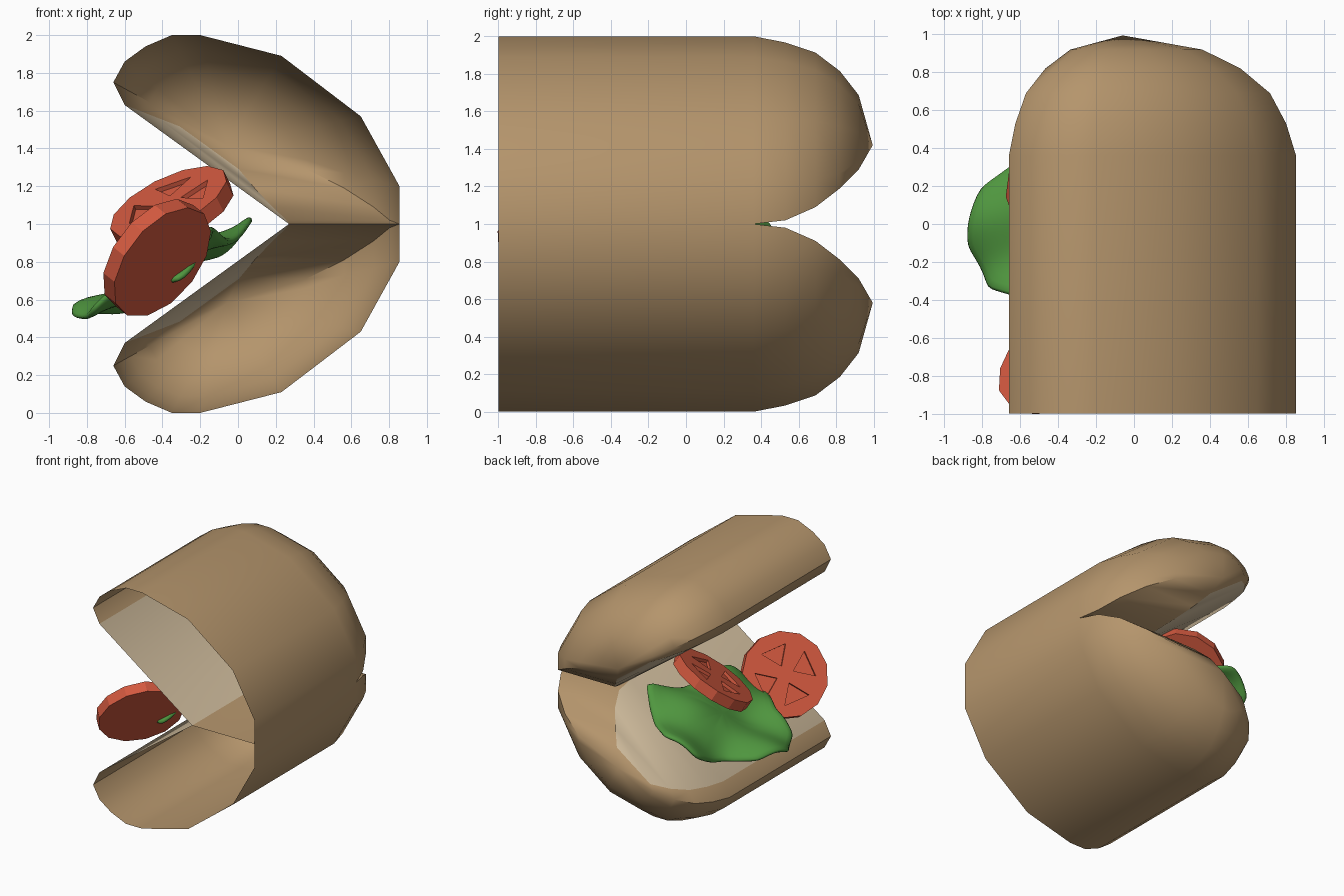
import bpy, bmesh, math
from mathutils import Vector

if "Cube" in bpy.data.objects:
    bpy.data.objects.remove(bpy.data.objects["Cube"])


def material(name, rgb):
    m = bpy.data.materials.new(name)
    m.diffuse_color = (*rgb, 1)
    m.use_nodes = True
    m.node_tree.nodes["Principled BSDF"].inputs["Base Color"].default_value = m.diffuse_color
    return m


CRUST = material("crust", (0.46, 0.30, 0.15))
CRUMB = material("crumb", (0.60, 0.48, 0.32))
RED = material("tomato_red", (0.65, 0.10, 0.05))
GREEN = material("leaf_green", (0.08, 0.31, 0.05))


def add_object(name, bm, mats, smooth=None):
    me = bpy.data.meshes.new(name)
    bm.to_mesh(me)
    bm.free()
    ob = bpy.data.objects.new(name, me)
    bpy.context.collection.objects.link(ob)
    for m in mats:
        me.materials.append(m)
    if smooth:
        bpy.ops.object.select_all(action='DESELECT')
        ob.select_set(True)
        bpy.context.view_layer.objects.active = ob
        bpy.ops.object.shade_smooth_by_angle(angle=math.radians(smooth))
    return ob


# Bun halves: cross-section swept along y, shrinking to a rounded back, front open
OUTER = [(-.6, 1.63), (-.66, 1.75), (-.6, 1.86), (-.49, 1.94), (-.35, 2), (-.2, 2),
         (.23, 1.89), (.65, 1.57), (.855, 1.2), (.855, 1)]
CX, CZ, SLOPE = -.06, 1.42, .724
# y, scale, height of the hinge seam
RINGS = [(-1, 1, 1), (.36, 1, 1), (.53, .943, 1.02), (.69, .85, 1.09),
         (.82, .68, 1.19), (.92, .46, 1.29)]


def bun(name, lower):
    bm = bmesh.new()
    flip = lambda z: 2 - z if lower else z
    rings = []
    for y, s, seam in RINGS:
        pts = [(CX + (x - CX) * s, CZ + (z - CZ) * s) for x, z in OUTER]
        pts[-1] = (pts[-1][0], seam)
        pts[-2] = (pts[-2][0], max(pts[-2][1], seam + .05))
        x0, z0 = pts[0]
        pts.append((x0 + (z0 - seam) / SLOPE, seam))   # hinge end of the cut face
        rings.append([bm.verts.new((x, y, flip(z))) for x, z in pts])
    n = len(rings[0])
    for a, b in zip(rings, rings[1:]):
        for i in range(n):
            j = (i + 1) % n
            f = bm.faces.new((a[i], b[i], b[j], a[j]))
            f.material_index = int(i == n - 1)
    tip = bm.verts.new((CX, .995, flip(CZ)))
    last = rings[-1]
    for i in range(n):
        bm.faces.new((last[i], tip, last[(i + 1) % n]))
    if lower:
        bmesh.ops.reverse_faces(bm, faces=bm.faces)
    return add_object(name, bm, [CRUST, CRUMB], 40)


bun("top_bun", False)
bun("bottom_bun", True)


# Lettuce: lobed wavy leaf lying on the lower cut face
LEAF = [(.54, .36), (.3, .5), (.07, .72), (-.22, .62), (-.31, .29), (-.5, .13),
        (-.57, -.18), (-.46, -.4), (-.2, -.46), (.02, -.68), (.3, -.46), (.36, .04)]


def lettuce():
    bm = bmesh.new()
    rim = []
    for k, p in enumerate(LEAF):
        q = LEAF[(k + 1) % len(LEAF)]
        for i in range(4):
            rim.append(Vector(p).lerp(Vector(q), i / 4))
    u, n = Vector((.866, 0, .5)), Vector((-.5, 0, .866))

    def point(p, r):
        h = (.045 * math.sin(9 * p.x + 3 * p.y) + .04 * math.sin(11 * p.y - 4 * p.x)) * (.4 + .6 * r)
        return Vector((-.37, .06, .76)) + u * p.x + Vector((0, p.y, 0)) + n * h

    steps = 6
    centre = bm.verts.new(point(Vector((0, 0)), 0))
    prev = None
    for k in range(1, steps + 1):
        r = k / steps
        ring = [bm.verts.new(point(p * r, r)) for p in rim]
        for i in range(len(ring)):
            j = (i + 1) % len(ring)
            if prev:
                bm.faces.new((prev[i], ring[i], ring[j], prev[j]))
            else:
                bm.faces.new((centre, ring[i], ring[j]))
        prev = ring
    ob = add_object("lettuce", bm, [GREEN], 60)
    thick = ob.modifiers.new("thick", 'SOLIDIFY')
    thick.thickness, thick.offset = .045, 0
    sub = ob.modifiers.new("soft", 'SUBSURF')
    sub.levels = sub.render_levels = 1


lettuce()


# Tomato slices: flat discs with four recessed wedges in the top face
def tomato(name, centre, normal, spin):
    rot = Vector(normal).to_track_quat('Z', 'Y')
    bm = bmesh.new()
    bmesh.ops.create_cone(bm, cap_ends=True, segments=13, radius1=.34, radius2=.34, depth=.09)
    slice_ob = add_object(name, bm, [RED])
    cut = bmesh.new()
    for k in range(4):
        a = spin + k * math.pi / 2
        tri = [(.07, 0), (.24, .45), (.24, -.45)]
        loops = [[cut.verts.new((r * math.cos(a + t), r * math.sin(a + t), z)) for r, t in tri]
                 for z in (.02, .08)]
        cut.faces.new(loops[0][::-1])
        cut.faces.new(loops[1])
        for i in range(3):
            j = (i + 1) % 3
            cut.faces.new((loops[0][i], loops[0][j], loops[1][j], loops[1][i]))
    bmesh.ops.recalc_face_normals(cut, faces=cut.faces)
    cutter = add_object(name + "_cutter", cut, [RED])
    cutter.hide_render = True
    cutter.hide_set(True)
    for ob in (slice_ob, cutter):
        ob.rotation_mode = 'QUATERNION'
        ob.rotation_quaternion = rot
        ob.location = centre
    mod = slice_ob.modifiers.new("seeds", 'BOOLEAN')
    mod.object, mod.operation, mod.solver = cutter, 'DIFFERENCE', 'EXACT'


tomato("front_tomato", (-.43, -.70, .82), (-.65, .55, .52), .3)
tomato("back_tomato", (-.35, .14, 1.08), (-.41, -.38, .83), .6)
